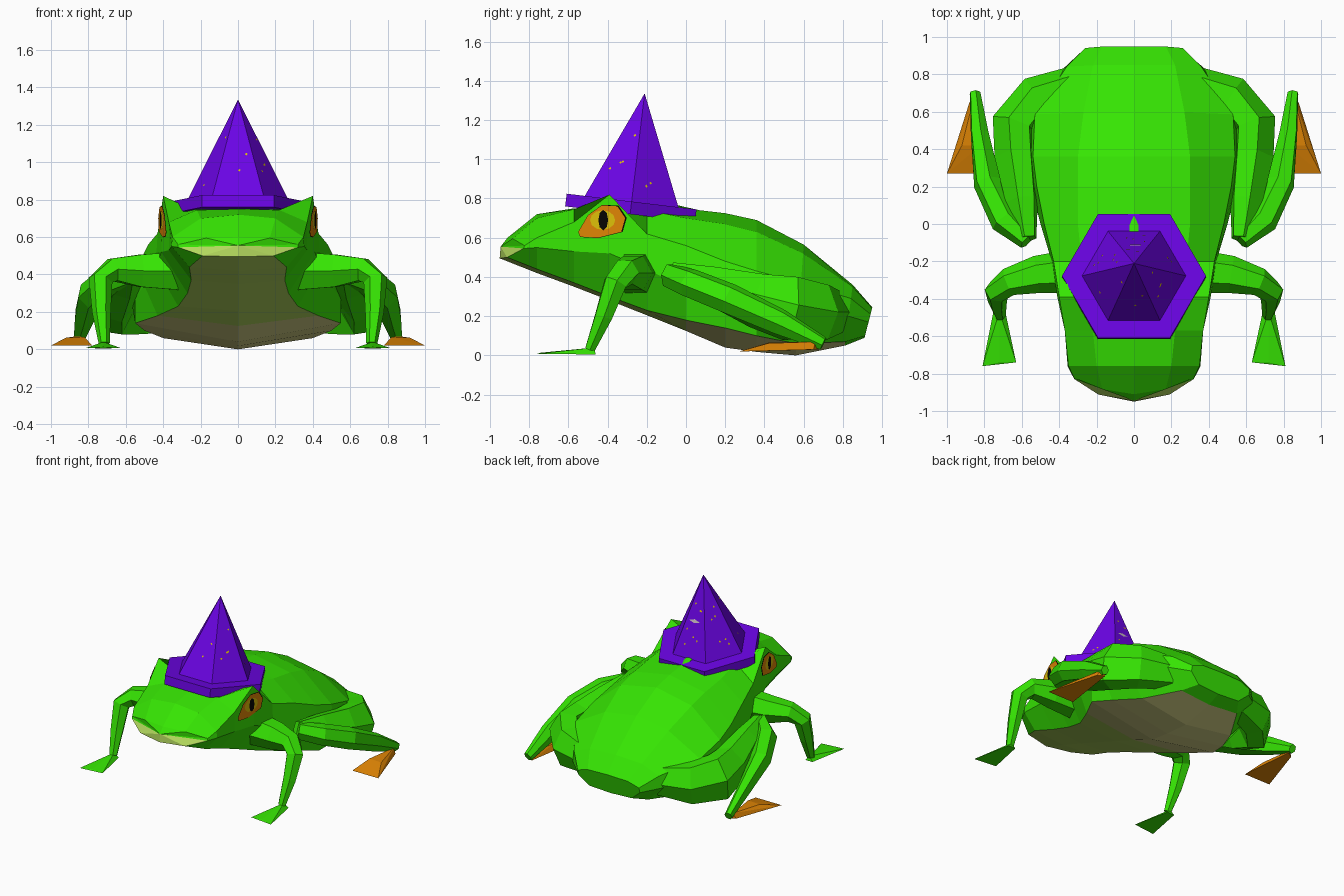
import bpy, bmesh, math, random
from mathutils import Vector, Matrix

if "Cube" in bpy.data.objects:
    bpy.data.objects.remove(bpy.data.objects["Cube"])

random.seed(4)


def material(name, r, g, b):
    lin = [((c / 255 + 0.055) / 1.055) ** 2.4 if c > 10 else c / 255 / 12.92 for c in (r, g, b)]
    m = bpy.data.materials.new(name)
    m.diffuse_color = (*lin, 1)
    m.use_nodes = True
    m.node_tree.nodes["Principled BSDF"].inputs["Base Color"].default_value = m.diffuse_color
    return m


GREEN = material("skin_green", 54, 229, 3)
BELLY = material("belly_pale", 212, 210, 134)
LIP = material("throat_pale_green", 180, 218, 94)
ORANGE = material("orange", 222, 132, 5)
YELLOW = material("yellow", 220, 190, 8)
BLACK = material("pupil_black", 6, 4, 2)
PURPLE = material("hat_purple", 107, 4, 229)
PALE = material("hat_pale_mark", 205, 190, 195)


def finish(name, bm, mats, mirror=False, fix=True):
    if fix:
        bmesh.ops.recalc_face_normals(bm, faces=bm.faces)
    me = bpy.data.meshes.new(name)
    bm.to_mesh(me)
    bm.free()
    for m in mats:
        me.materials.append(m)
    ob = bpy.data.objects.new(name, me)
    bpy.context.collection.objects.link(ob)
    if mirror:
        ob.modifiers.new("mirror", 'MIRROR')
    return ob


def bridge(bm, a, b):
    n = len(a)
    return [bm.faces.new((a[i], a[(i + 1) % n], b[(i + 1) % n], b[i])) for i in range(n)]


def limb(name, path, sides=6):
    """Faceted tube through (x, y, z, half width, half height) stations."""
    bm = bmesh.new()
    pts = [Vector(p[:3]) for p in path]
    rings, side = [], None
    for i, p in enumerate(path):
        d = (pts[min(i + 1, len(pts) - 1)] - pts[max(i - 1, 0)]).normalized()
        side = d.cross(Vector((0, 0, 1))) if side is None else side - d * side.dot(d)
        side.normalize()
        up = side.cross(d)
        rings.append([bm.verts.new(pts[i] + side * p[3] * math.cos(t) + up * p[4] * math.sin(t))
                      for t in (math.tau * k / sides for k in range(sides))])
    for a, b in zip(rings, rings[1:]):
        bridge(bm, a, b)
    bm.faces.new(rings[0])
    bm.faces.new(rings[-1])
    return finish(name, bm, [GREEN], mirror=True)


def hull(name, points, mat):
    bm = bmesh.new()
    for p in points:
        bm.verts.new(p)
    bmesh.ops.convex_hull(bm, input=bm.verts)
    return finish(name, bm, [mat], mirror=True)


# Body: stations from mouth to rump (y, back height, belly height)
spine = [(-.91, .60, .495), (-.76, .72, .42), (-.57, .75, .35), (-.39, .75, .28), (-.20, .77, .205),
         (0, .748, .125), (.20, .725, .04), (.36, .69, .018), (.60, .565, 0), (.85, .36, .05), (.95, .245, .09)]
# Lengthwise edge lines (x, z) at the same stations: back, brow, flank, belly
back = [(.17, .595), (.20, .70), (.22, .745), (.25, .75), (.28, .74), (.30, .70),
        (.30, .67), (.30, .63), (.27, .52), (.22, .35), (.17, .24)]
brow = [(.32, .56), (.35, .60), (.37, .68), (.40, .82), (.43, .62), (.48, .56),
        (.52, .48), (.54, .43), (.53, .37), (.36, .29), (.26, .21)]
flank = [(.32, .545), (.355, .55), (.37, .53), (.41, .52), (.44, .44), (.50, .34),
         (.55, .28), (.57, .26), (.55, .24), (.38, .20), (.26, .17)]
belly = [(.19, .50), (.26, .44), (.25, .37), (.27, .30), (.32, .23), (.43, .18),
         (.55, .14), (.50, .10), (.40, .06), (.25, .07), (.18, .10)]
bm = bmesh.new()
rings = []
for k, ((y, zt, zb), *side) in enumerate(zip(spine, back, brow, flank, belly)):
    outline = [(0, zt)] + side + [(0, zb)] + [(-x, z) for x, z in reversed(side)]
    lean = -.04 if k == 0 or k > 7 else 0     # end sections are slanted
    ring = []
    for x, z in outline:
        f = min(max((zt - z) / (zt - zb), 0), 1)
        bow = x * x if k == 0 else 0          # rounded jaw
        ring.append(bm.verts.new((x, y + lean * f + bow, z)))
    rings.append(ring)
for k, (a, b) in enumerate(zip(rings, rings[1:])):
    for i, f in enumerate(bridge(bm, a, b)):
        if i in (4, 5) and k < 9:             # throat in front, belly behind
            f.material_index = 2 if k < 5 else 1
# Mouth: pale lower lip, green upper lip
nose = bm.verts.new((0, -0.945, 0.555))
for i in range(10):
    f = bm.faces.new((rings[0][i], rings[0][(i + 1) % 10], nose))
    f.material_index = 2 if 3 <= i <= 6 else 0
bm.faces.new(rings[-1])
finish("body", bm, [GREEN, BELLY, LIP])

# Small spine crest poking through the back of the brim
hull("spine_crest", [(0, -.04, .765), (.025, -.04, .76), (0, .07, .74), (.025, .06, .735),
                     (0, -.04, .70), (.025, -.04, .70), (.025, .06, .70)], GREEN)

# Legs
limb("front_leg", [(.30, -.25, .42, .12, .12), (.52, -.27, .42, .10, .10), (.67, -.31, .425, .075, .07),
                   (.735, -.36, .37, .065, .065), (.73, -.42, .20, .05, .05), (.715, -.49, .03, .028, .03)])
limb("hind_thigh", [(.30, .75, .22, .10, .12), (.52, .675, .22, .12, .16), (.645, .53, .24, .12, .18),
                    (.64, .36, .28, .11, .15), (.60, .12, .36, .09, .10), (.575, -.08, .41, .055, .07)])
limb("hind_shin", [(.57, -.09, .41, .05, .065), (.69, .02, .37, .08, .075), (.785, .22, .29, .075, .08),
                   (.825, .48, .17, .05, .07), (.85, .70, .06, .03, .035)])

# Feet: flat webbed wedges
hull("front_foot", [(.69, -.46, .005), (.75, -.46, .005), (.72, -.47, .04),
                    (.63, -.74, .008), (.81, -.76, .008), (.72, -.74, .014)], GREEN)
hull("hind_foot", [(.83, .68, .03), (.88, .65, .03), (.86, .66, .07), (.82, .42, .065),
                   (.92, .42, .062), (1.0, .27, .02), (.78, .27, .02)], ORANGE)


# Eyes: thin layered plates following the side of the head
def eye_plate(name, outline, lift, mat):
    bm = bmesh.new()
    f = bm.faces.new([bm.verts.new((.408 + .17 * (y + .39) + lift, y, z)) for y, z in outline])
    f.normal_update()
    if f.normal.x < 0:
        f.normal_flip()
    finish(name, bm, [mat], mirror=True, fix=False)


def ellipse(cy, cz, ry, rz, n):
    return [(cy + ry * math.cos(math.tau * i / n), cz + rz * math.sin(math.tau * i / n)) for i in range(n)]


socket = [(-.55, .63), (-.50, .715), (-.43, .765), (-.35, .76), (-.31, .70),
          (-.33, .63), (-.45, .60), (-.54, .605)]
eye_plate("eye_rim", [(y + .004 + (y + .43) * .03, z + (z - .66) * .03) for y, z in socket], .002, BLACK)
eye_plate("eye_orange", socket, .005, ORANGE)
eye_plate("eye_yellow", ellipse(-.425, .69, .064, .05, 12), .008, YELLOW)
eye_plate("eye_pupil", ellipse(-.422, .69, .025, .052, 8), .011, BLACK)

# Hat: hexagonal brim and cone, tilted backwards
tilt = Matrix.Translation((0, -.285, .72)) @ Matrix.Rotation(-.12, 4, 'X')


def hexagon(r, z):
    return [Vector((r * math.cos(k * math.pi / 3), r * math.sin(k * math.pi / 3), z)) for k in range(6)]


bm = bmesh.new()
low = [bm.verts.new(tilt @ v) for v in hexagon(.385, 0)]
high = [bm.verts.new(tilt @ v) for v in hexagon(.385, .065)]
bridge(bm, low, high)
bm.faces.new(low)
bm.faces.new(high)
finish("hat_brim", bm, [PURPLE])

bm = bmesh.new()
corners, tip = hexagon(.28, .06), Vector((0, 0, .62))
base = [bm.verts.new(tilt @ v) for v in corners]
top = bm.verts.new(tilt @ tip)
for k in range(6):
    bm.faces.new((base[k], base[(k + 1) % 6], top))
bm.faces.new(base)
finish("hat_cone", bm, [PURPLE])

# Tiny yellow flecks and one pale dash on the cone
bm = bmesh.new()
for k, count in enumerate((2, 7, 6, 2, 2, 4)):
    a, b = corners[k], corners[(k + 1) % 6]
    across = (b - a).normalized()
    up = (tip - (a + b) / 2).normalized()
    out = across.cross(up)

    def plate(u, t, w, h):
        c = a.lerp(b, u).lerp(tip, t) + out * .003
        return bm.faces.new([bm.verts.new(tilt @ (c + d)) for d in (across * w, up * h, across * -w, up * -h)])

    for _ in range(count):
        plate(random.uniform(.15, .85), random.uniform(.1, .7), .008, .008)
    if k == 1:
        plate(.45, .45, .045, .014).material_index = 1
finish("hat_flecks", bm, [YELLOW, PALE], fix=False)
